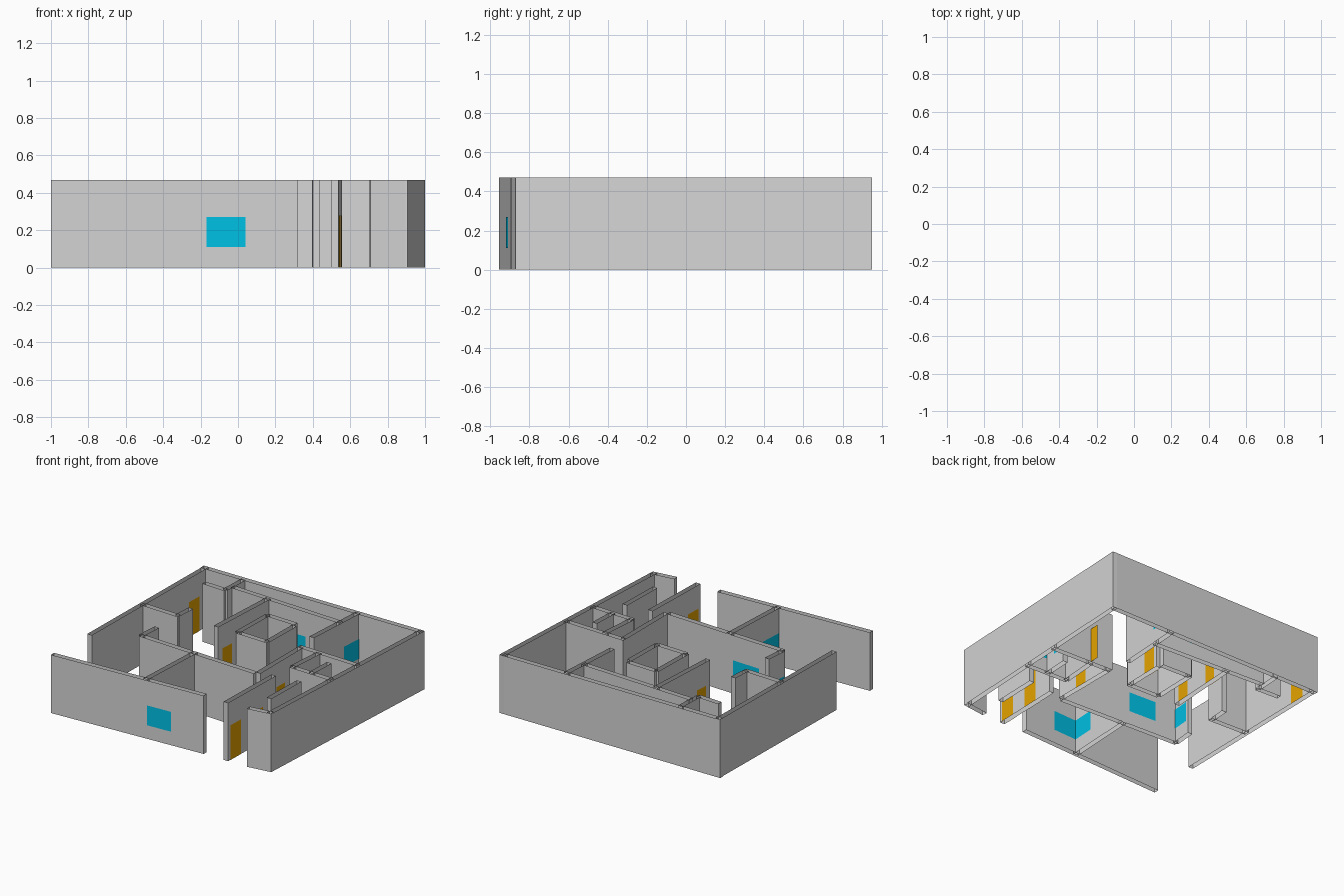
import bpy
from mathutils import Vector

cube = bpy.data.objects.get("Cube")
if cube:
    bpy.data.objects.remove(cube, do_unlink=True)

HEIGHT = 0.47
THICK = 0.04
SILL, HEAD = 0.11, 0.27
DOOR_TOP = 0.28
PANE_GAP = THICK / 2 + 0.002
BOTH_SIDES = (-PANE_GAP, PANE_GAP)


def make_material(name, colour):
    material = bpy.data.materials.new(name)
    material.use_nodes = True
    rgba = (*colour, 1)
    material.diffuse_color = rgba
    material.node_tree.nodes["Principled BSDF"].inputs["Base Color"].default_value = rgba
    return material


plaster = make_material("grey plaster", (0.67, 0.67, 0.67))
glass = make_material("blue glass", (0, 0.56, 0.83))
wood = make_material("amber wood", (0.8, 0.38, 0))


def upright_sheets(name, segments, bottom, top, material):
    """One mesh of vertical quads, one above each plan segment."""
    verts, faces = [], []
    for a, b in segments:
        first = len(verts)
        verts += [(a.x, a.y, bottom), (b.x, b.y, bottom),
                  (b.x, b.y, top), (a.x, a.y, top)]
        faces.append(tuple(range(first, first + 4)))
    mesh = bpy.data.meshes.new(name)
    mesh.from_pydata(verts, [], faces)
    mesh.materials.append(material)
    obj = bpy.data.objects.new(name, mesh)
    bpy.context.collection.objects.link(obj)


def side_vector(a, b):
    along = (b - a).normalized()
    return Vector((along.y, -along.x))


def build_wall(name, a, b):
    """A hollow wall with four sides, open above and below."""
    side = side_vector(a, b) * THICK / 2
    ring = [a + side, b + side, b - side, a - side]
    segments = [(ring[i], ring[(i + 1) % 4]) for i in range(4)]
    upright_sheets(name, segments, 0, HEIGHT, plaster)


def build_panel(name, wall, start, end, offsets, bottom, top, material):
    """Parallel sheets on a wall between two positions on its long axis."""
    a, b = plan[wall]
    axis = 0 if abs(b.x - a.x) > abs(b.y - a.y) else 1
    side = side_vector(a, b)
    p, q = (a.lerp(b, (s - a[axis]) / (b[axis] - a[axis])) for s in (start, end))
    upright_sheets(name, [(p + side * o, q + side * o) for o in offsets],
                   bottom, top, material)


# Wall centre lines of the outer shell
outer_walls = {
    "front_wall": (-1, -.935, .32, -.875),
    "front_corner_wall": (.705, -.875, .9, -.85),
    "east_wall": (.885, -.87, .98, .95),
    "back_wall": (-.97, .93, .98, .93),
    "west_wall": (-.97, -.505, -.945, .945),
}

# Wall centre lines of the rooms
inner_walls = {
    "entry_wall": (.518, -.895, .535, -.31),
    "closet_wall": (.735, -.655, .745, -.285),
    "front_room_wall": (-.195, -.9, -.165, -.31),
    "hall_wall": (-.66, -.3, .4, -.35),
    "hall_return_wall": (-.655, -.3, -.64, -.12),
    "hall_east_wall": (.418, -.34, .418, .2),
    "west_room_wall": (-.96, .15, -.62, .135),
    "west_room_return": (-.635, .135, -.625, .29),
    "store_wall": (-.8, .71, -.6, .7),
    "store_return": (-.605, .7, -.595, .92),
    "rear_wall": (-.59, .774, .41, .724),
    "middle_wall": (-.295, .14, -.26, .76),
    "rear_divider": (.385, .39, .42, .93),
    "core_front_wall": (-.11, .15, .17, .14),
    "core_west_wall": (-.11, .15, -.1, .52),
    "core_east_wall": (.16, .14, .168, .48),
    "core_back_wall": (-.1, .52, .16, .51),
    "bath_back_wall": (.4, .21, .94, .19),
    "bath_front_wall": (.55, -.11, .925, -.125),
    "bath_west_wall": (.56, -.11, .585, .2),
    "bath_divider": (.735, -.12, .745, .1),
}

plan = {name: (Vector(c[:2]), Vector(c[2:]))
        for name, c in {**outer_walls, **inner_walls}.items()}
for name, (a, b) in plan.items():
    build_wall(name, a, b)

# Windows: wall, start and end along it
windows = {
    "front_window": ("front_wall", -.17, .04),
    "front_room_window": ("front_room_wall", -.89, -.69),
    "hall_window": ("hall_wall", -.45, -.21),
    "hall_return_window": ("hall_return_wall", -.29, -.14),
    "store_window": ("store_return", .83, .905),
    "rear_west_window": ("rear_wall", -.53, -.33),
    "rear_small_window": ("rear_wall", -.235, -.12),
    "rear_middle_window": ("rear_wall", -.06, .1),
    "rear_east_window": ("rear_wall", .28, .36),
    "rear_divider_window": ("rear_divider", .74, .92),
    "bath_window": ("bath_front_wall", .75, .905),
    "bath_divider_window": ("bath_divider", -.01, .07),
}
for name, place in windows.items():
    build_panel(name, *place, BOTH_SIDES, SILL, HEAD, glass)

# Doors: wall, start and end along it, faces of the wall that carry it
doors = {
    "store_door": ("west_wall", .7, .83, (PANE_GAP,)),
    "rear_room_door": ("middle_wall", .52, .63, BOTH_SIDES),
    "middle_room_door": ("middle_wall", .19, .3, BOTH_SIDES),
    "core_door": ("core_east_wall", .345, .455, BOTH_SIDES),
    "hall_door": ("hall_east_wall", -.14, -.03, BOTH_SIDES),
    "entry_door": ("entry_wall", -.87, -.74, BOTH_SIDES),
    "entry_inner_door": ("entry_wall", -.6, -.47, BOTH_SIDES),
}
for name, place in doors.items():
    build_panel(name, *place, 0, DOOR_TOP, wood)

# Door standing open behind the bath
upright_sheets("bath_door", [(Vector((.6, .22)), Vector((.603, .3)))],
               0, DOOR_TOP, wood)
